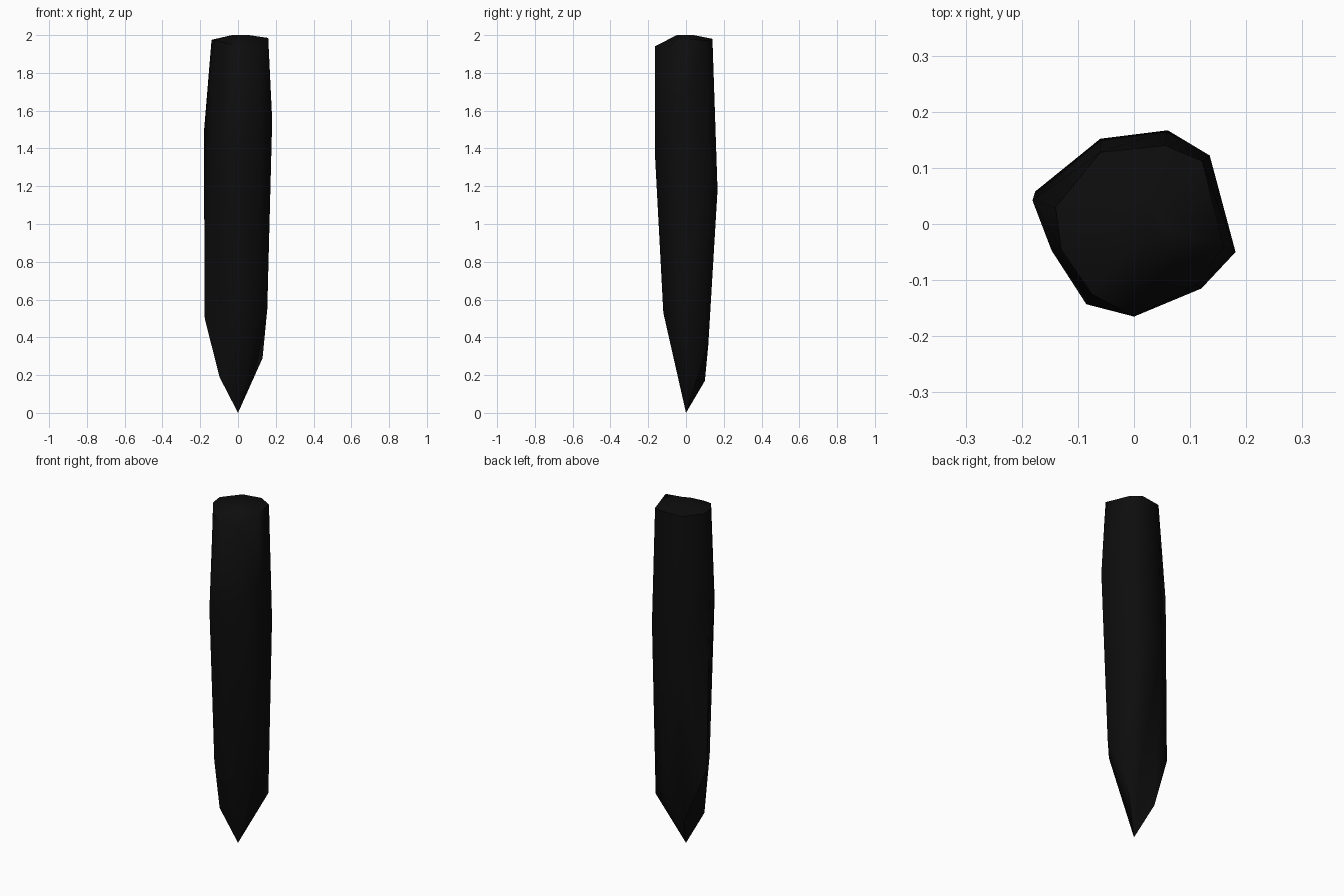
import bpy, bmesh, math

# Each ridge runs top, middle, low; ridges go counter-clockwise from above
ridges = [
    [(0.160, -0.040, 1.985), (0.181, -0.050, 1.55), (0.155, -0.030, 0.55)],
    [(0.122, 0.112, 1.970), (0.135, 0.122, 1.30), (0.130, 0.095, 0.29)],
    [(0.055, 0.140, 1.980), (0.060, 0.167, 1.18), (0.050, 0.118, 0.36)],
    [(-0.060, 0.128, 1.975), (-0.060, 0.152, 1.10), (-0.055, 0.100, 0.17)],
    [(-0.140, 0.030, 1.975), (-0.181, 0.042, 1.48), (-0.176, 0.058, 0.50)],
    [(-0.130, -0.045, 1.975), (-0.147, -0.047, 1.40), (-0.098, -0.030, 0.19)],
    [(-0.075, -0.125, 1.960), (-0.085, -0.143, 1.40), (-0.080, -0.105, 0.50)],
    [(0.000, -0.165, 1.940), (0.000, -0.165, 1.38), (0.000, -0.120, 0.53)],
    [(0.110, -0.110, 1.920), (0.120, -0.115, 1.50), (0.100, -0.085, 0.48)],
]
n = len(ridges)

bm = bmesh.new()
cols = [[bm.verts.new(p) for p in r] for r in ridges]
tip = bm.verts.new((0, 0, 0))
# small raised plateau inside the blunt end
cap = [bm.verts.new((0.01 + r[0][0] * 0.3, r[0][1] * 0.3, 2.0)) for r in ridges]
bm.faces.new(cap)

for i in range(n):
    j = (i + 1) % n
    a, b = cols[i], cols[j]
    bm.faces.new((cap[i], a[0], b[0], cap[j]))
    for k in range(2):
        bm.faces.new((a[k], a[k + 1], b[k + 1], b[k]))
    bm.faces.new((a[2], tip, b[2]))

bmesh.ops.triangulate(bm, faces=bm.faces[:])
bmesh.ops.recalc_face_normals(bm, faces=bm.faces[:])

# Rough-hewn stake
mesh = bpy.data.meshes.new("pointed_stake")
bm.to_mesh(mesh)
bm.free()
stake = bpy.data.objects.new("pointed_stake", mesh)
bpy.context.collection.objects.link(stake)

black = bpy.data.materials.new("black")
black.diffuse_color = (0.004, 0.004, 0.004, 1)
mesh.materials.append(black)

bpy.context.view_layer.objects.active = stake
stake.select_set(True)
bpy.ops.object.shade_smooth_by_angle(angle=math.radians(60))
